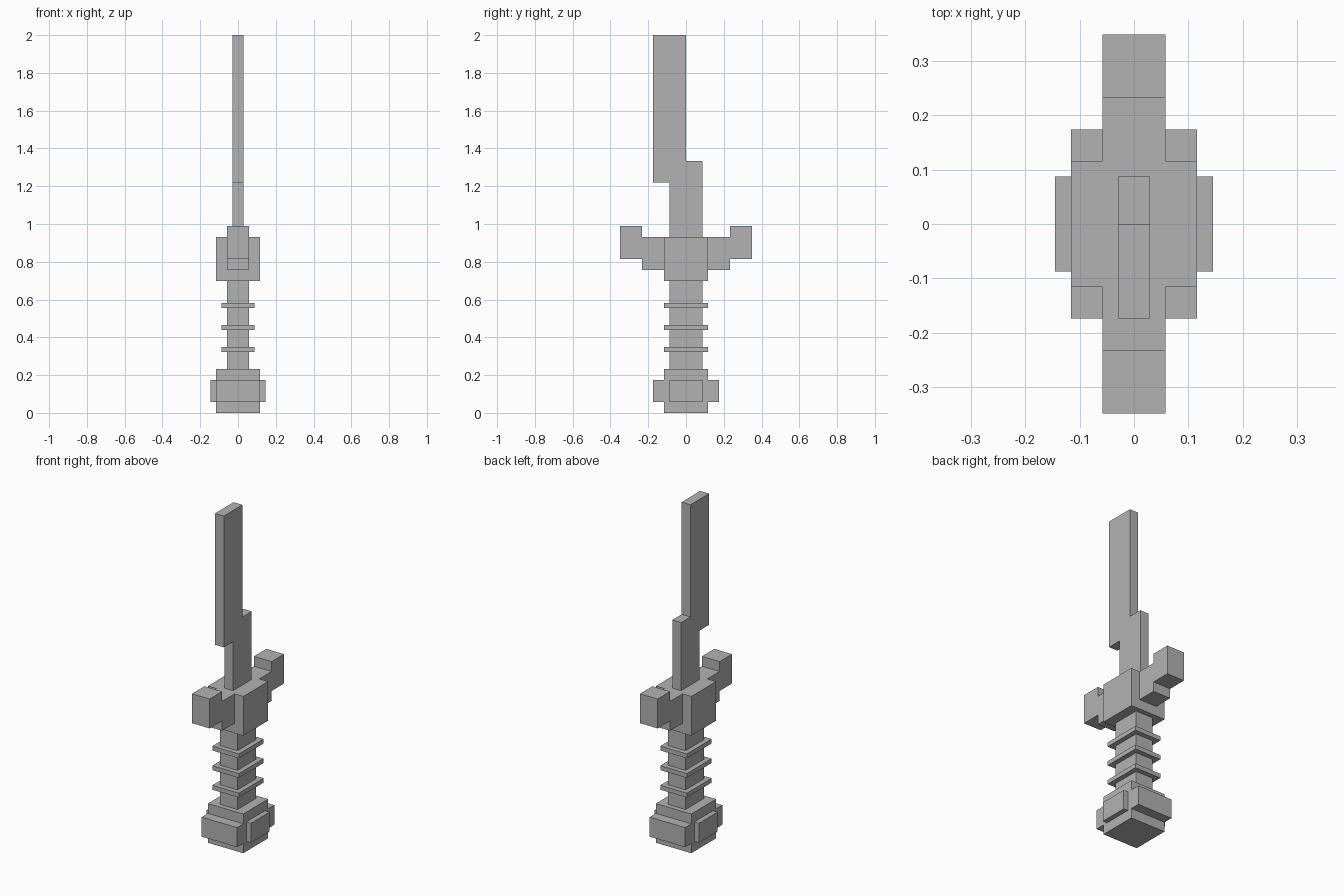
import bpy
import bmesh

cube = bpy.data.objects.get("Cube")
if cube:
    bpy.data.objects.remove(cube, do_unlink=True)

# Plain grey for every part
GREY = (0.45, 0.45, 0.45, 1)
mat = bpy.data.materials.new("plain grey")
mat.use_nodes = True
mat.diffuse_color = GREY
mat.node_tree.nodes["Principled BSDF"].inputs["Base Color"].default_value = GREY


def extrude_profile(name, half_width, profile):
    """Prism along x from a closed (y, z) outline."""
    bm = bmesh.new()
    face = bm.faces.new([bm.verts.new((-half_width, y, z)) for y, z in profile])
    out = bmesh.ops.extrude_face_region(bm, geom=[face])
    verts = [v for v in out["geom"] if isinstance(v, bmesh.types.BMVert)]
    bmesh.ops.translate(bm, verts=verts, vec=(2 * half_width, 0, 0))
    bmesh.ops.recalc_face_normals(bm, faces=bm.faces)
    mesh = bpy.data.meshes.new(name)
    bm.to_mesh(mesh)
    bm.free()
    mesh.materials.append(mat)
    obj = bpy.data.objects.new(name, mesh)
    bpy.context.collection.objects.link(obj)
    return obj


def block(name, half_x, half_y, z0, z1):
    """Box centred on the vertical axis."""
    return extrude_profile(name, half_x, [(-half_y, z0), (half_y, z0), (half_y, z1), (-half_y, z1)])


U = 2 / 68.8  # small grid step shared by all parts

# Pommel: core with raised plates on its four sides
block("pommel", 4 * U, 4 * U, 0, 8 * U)
for side, s in (("front", -1), ("back", 1)):
    extrude_profile("pommel_plate_" + side, 4 * U,
                    [(s * y * U, z * U) for y, z in ((4, 2), (6, 2), (6, 6), (4, 6))])
for side, s in (("left", 1), ("right", -1)):
    plate = block("pommel_plate_" + side, U / 2, 3 * U, 2 * U, 6 * U)
    plate.location.x = s * 4.5 * U

# Grip with three rings
block("grip", 2 * U, 3 * U, 8 * U, 24 * U)
for i in range(3):
    z = (11.1 + 4 * i) * U
    block("grip_ring_%d" % (i + 1), 3 * U, 4 * U, z, z + 0.9 * U)

# Guard with stepped arms
block("guard", 4 * U, 4 * U, 24 * U, 32 * U)
ARM = ((4, 26), (8, 26), (8, 28), (12, 28), (12, 34), (8, 34), (8, 32), (4, 32))
for side, s in (("front", -1), ("back", 1)):
    extrude_profile("guard_arm_" + side, 2 * U, [(s * y * U, z * U) for y, z in ARM])

# Blade, its upper half offset forward
extrude_profile("blade", U, [(y * U, z * U) for y, z in (
    (-3, 32), (3, 32), (3, 45.9), (0, 45.9), (0, 68.8), (-6, 68.8), (-6, 42), (-3, 42))])
